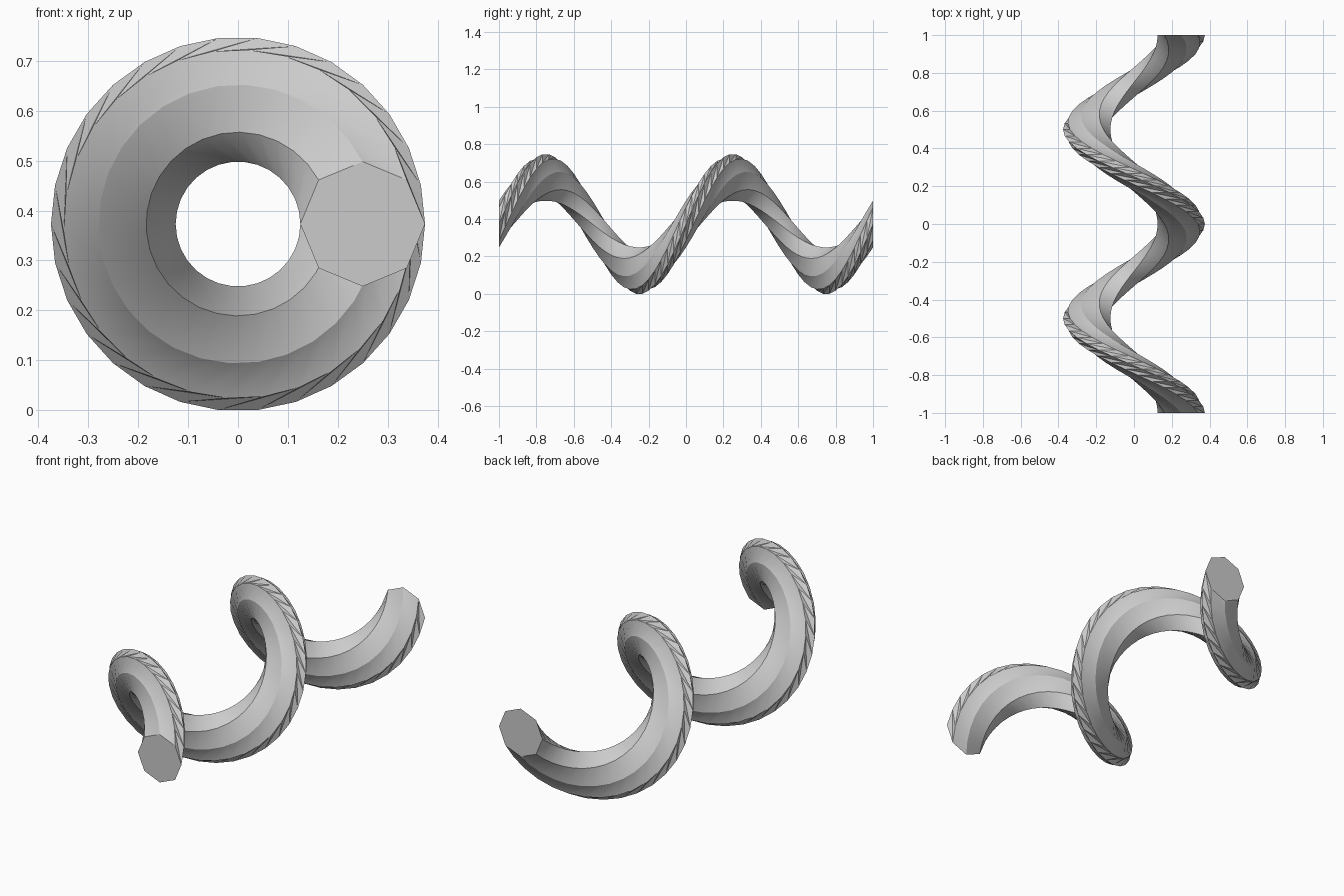
import bpy, bmesh
from math import cos, sin, pi, radians

cube = bpy.data.objects.get("Cube")
if cube:
    bpy.data.objects.remove(cube)

SIDES = 8          # octagonal section
SLICES = 60        # steps along the length
TURNS = 2
OFFSET = 0.25      # section centre to helix axis
RADIUS = 0.125     # section radius
LENGTH = 2.0
AXIS_Z = (OFFSET + RADIUS) * cos(radians(6))

# Single grey material
grey = bpy.data.materials.new("grey")
grey.use_nodes = True
colour = (0.6, 0.6, 0.6, 1)
grey.diffuse_color = colour
grey.node_tree.nodes["Principled BSDF"].inputs["Base Color"].default_value = colour

# Octagon swept along y while it turns about the axis
bm = bmesh.new()
rings = []
for k in range(SLICES + 1):
    t = k / SLICES
    turn = 2 * pi * TURNS * t
    ring = []
    for i in range(SIDES):
        a = 2 * pi * i / SIDES
        px, pz = OFFSET + RADIUS * cos(a), RADIUS * sin(a)
        ring.append(bm.verts.new((px * cos(turn) - pz * sin(turn),
                                  LENGTH * (t - 0.5),
                                  AXIS_Z + px * sin(turn) + pz * cos(turn))))
    rings.append(ring)

# Skin: every quad is split along the same diagonal
for low, high in zip(rings, rings[1:]):
    for i in range(SIDES):
        j = (i + 1) % SIDES
        bm.faces.new((low[i], high[j], low[j]))
        bm.faces.new((low[i], high[i], high[j]))

# End caps
bm.faces.new(rings[0])
bm.faces.new(rings[-1][::-1])
bmesh.ops.recalc_face_normals(bm, faces=bm.faces)

mesh = bpy.data.meshes.new("twisted_coil")
bm.to_mesh(mesh)
bm.free()
mesh.materials.append(grey)
coil = bpy.data.objects.new("twisted_coil", mesh)
bpy.context.collection.objects.link(coil)

# Smooth shading with sharp edges kept
bpy.ops.object.select_all(action='DESELECT')
coil.select_set(True)
bpy.context.view_layer.objects.active = coil
bpy.ops.object.shade_smooth_by_angle(angle=radians(30))
